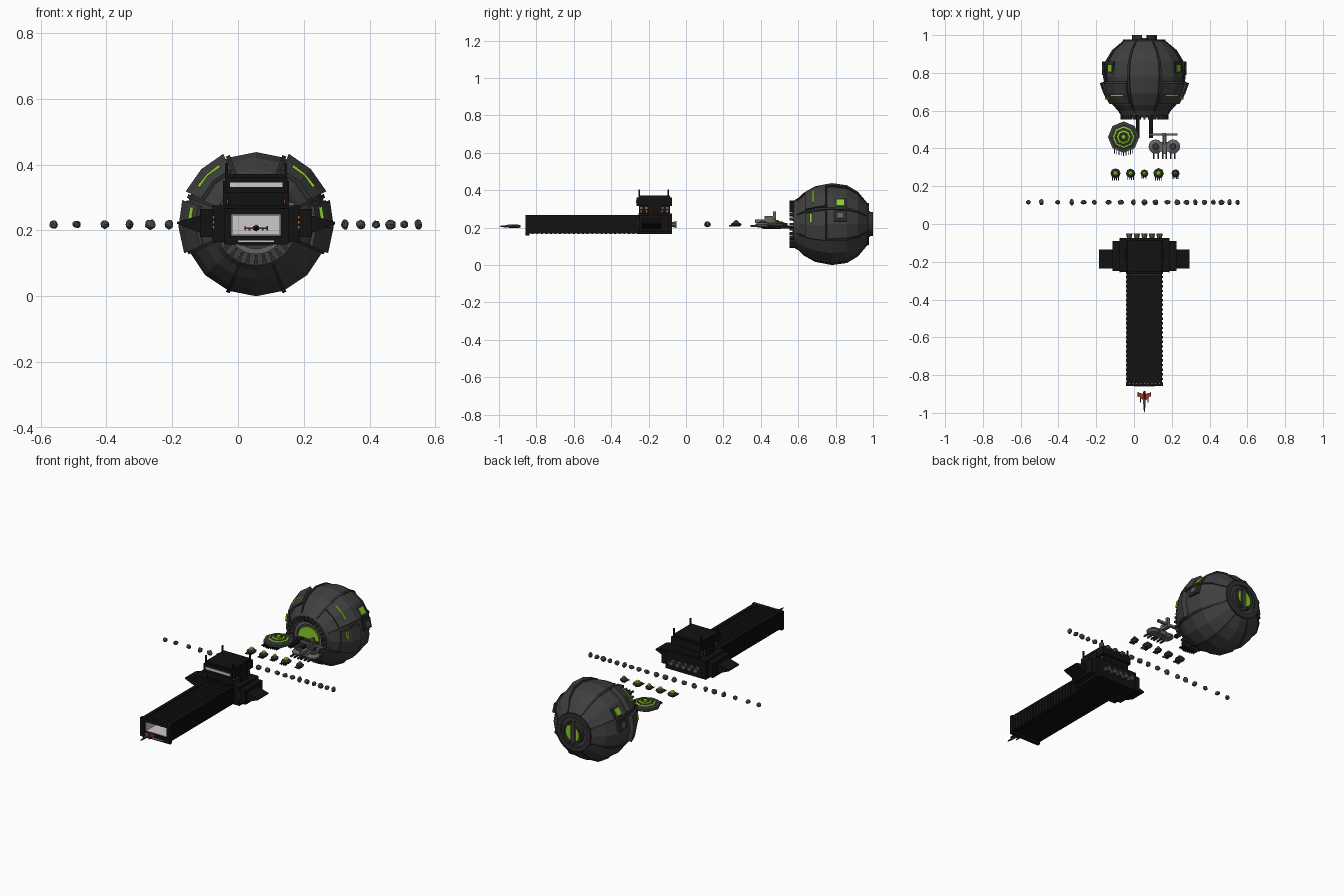
import bpy, bmesh, math, random
from mathutils import Vector, Matrix

if "Cube" in bpy.data.objects:
    bpy.data.objects.remove(bpy.data.objects["Cube"])

random.seed(4)
CX, CZ = 0.055, 0.219


def mat(name, r, g, b):
    m = bpy.data.materials.new(name)
    m.diffuse_color = (r, g, b, 1)
    m.use_nodes = True
    m.node_tree.nodes["Principled BSDF"].inputs["Base Color"].default_value = m.diffuse_color
    return m


STEEL = mat("dark_steel", .05, .05, .05)
TRIM = mat("trim", .028, .028, .028)
BLACK = mat("black_hull", .006, .006, .006)
GREEN = mat("green_glow", .25, .62, .02)
LIGHT = mat("light_panel", .55, .55, .55)
GREY = mat("grey_metal", .13, .13, .13)
ROCK = mat("rock", .06, .06, .06)
RED = mat("red", .4, .03, .015)
ORANGE = mat("orange_lamp", .6, .12, .02)
TEAL = mat("teal_glass", .08, .3, .35)


def finish(name, bm, m):
    bmesh.ops.remove_doubles(bm, verts=bm.verts, dist=1e-5)
    bmesh.ops.recalc_face_normals(bm, faces=bm.faces)
    me = bpy.data.meshes.new(name)
    bm.to_mesh(me)
    bm.free()
    ob = bpy.data.objects.new(name, me)
    bpy.context.collection.objects.link(ob)
    me.materials.append(m)
    return ob


def boxes(name, m, items):
    """items: (centre, size[, roll about y])"""
    bm = bmesh.new()
    for it in items:
        rot = Matrix.Rotation(it[2], 4, 'Y') if len(it) > 2 else Matrix()
        bmesh.ops.create_cube(bm, size=1, matrix=Matrix.Translation(it[0]) @ rot @ Matrix.Diagonal((*it[1], 1)))
    return finish(name, bm, m)


def span(x0, x1, y0, y1, z0, z1):
    return ((x0 + x1) / 2, (y0 + y1) / 2, (z0 + z1) / 2), (x1 - x0, y1 - y0, z1 - z0)


def sweep(name, m, loop, centre, segs, axis='Y', a0=0, a1=360):
    """Turn a closed (radius, height) loop; angle runs from up (or back) to +x."""
    bm = bmesh.new()
    full = a1 - a0 >= 360
    rows = []
    for i in range(segs + (not full)):
        a = math.radians(a0 + (a1 - a0) * i / segs)
        row = []
        for r, h in loop:
            s, c = r * math.sin(a), r * math.cos(a)
            row.append(bm.verts.new(Vector(centre) + Vector((s, h, c) if axis == 'Y' else (s, c, h))))
        rows.append(row)
    n = len(loop)
    for i in range(segs):
        p, q = rows[i], rows[(i + 1) % len(rows)]
        for j in range(n):
            bm.faces.new((p[j], p[(j + 1) % n], q[(j + 1) % n], q[j]))
    if not full:
        bm.faces.new(rows[0])
        bm.faces.new(rows[-1])
    return finish(name, bm, m)


def prism(name, m, pts, lo, hi, axis='Y'):
    bm = bmesh.new()
    f = bm.faces.new([bm.verts.new((a, lo, b) if axis == 'Y' else (a, b, lo)) for a, b in pts])
    e = bmesh.ops.extrude_face_region(bm, geom=[f])['geom']
    d = (0, hi - lo, 0) if axis == 'Y' else (0, 0, hi - lo)
    bmesh.ops.translate(bm, vec=d, verts=[v for v in e if isinstance(v, bmesh.types.BMVert)])
    return finish(name, bm, m)


def ring(r0, r1, h0, h1):
    return [(r0, h0), (r1, h0), (r1, h1), (r0, h1)]


# Sphere station
C = (CX, 0, CZ)
shell = [(.13, .59), (.168, .63), (.202, .69), (.219, .78), (.208, .86), (.172, .92), (.112, .97)]
sweep("sphere_shell", STEEL, [(0, .59)] + shell + [(0, .97)], C, 16)
rib = [(r + .006, y) for r, y in shell] + [(r - .01, y) for r, y in reversed(shell)]
for k in range(8):
    a = 22.5 + 45 * k
    sweep("sphere_rib", TRIM, rib, C, 1, 'Y', a - 1.6, a + 1.6)
plate = [(.185, .635), (.217, .69), (.236, .745), (.2, .76), (.16, .65)]
for s in (1, -1):
    for a0, a1, n in ((25, 65, 2), (72, 112, 2)):
        sweep("armour_plate", STEEL, plate, C, n, 'Y', *sorted((s * a0, s * a1)))
    sweep("plate_light", GREEN, ring(.19, .214, .674, .682), C, 2, 'Y', *sorted((s * 32, s * 57)))
    for nm, m, a0, a1, r, y0, y1 in (("window", GREEN, 53, 63, .219, .805, .845), ("side_light", GREEN, 75, 87, .208, .66, .67),
                                     ("window_frame", TRIM, 50, 66, .215, .79, .86), ("hatch_frame", TRIM, 71, 86, .224, .79, .86),
                                     ("hatch", GREY, 75, 82, .226, .81, .84)):
        sweep(nm, m, ring(.18, r, y0, y1), C, 1, 'Y', *sorted((s * a0, s * a1)))

# Docking mouth at the sphere front
sweep("mouth_collar", STEEL, [(.09, .575), (.125, .575), (.14, .6), (.09, .6)], C, 32)
sweep("mouth_inner_ring", GREY, ring(.075, .092, .582, .6), C, 32)
teeth = []
for i in range(28):
    a = 2 * math.pi * i / 28
    for r, y, sz in ((.118, .573, (.012, .04, .018)), (.1, .575, (.008, .012, .012))):
        teeth.append(((CX + r * math.sin(a), y, CZ + r * math.cos(a)), sz, a))
boxes("mouth_teeth", TRIM, teeth)
half = [(CX + .07 * math.cos(math.pi * i / 12), CZ - .01 + .07 * math.sin(math.pi * i / 12)) for i in range(13)]
prism("mouth_glow", GREEN, half, .583, .592)
boxes("mouth_deck", TRIM, [span(CX - .07, CX + .07, .565, .6, CZ - .035, CZ - .012),
                           span(CX - .05, CX + .05, .57, .6, CZ - .065, CZ - .035)])
boxes("docking_arms", BLACK, [span(x - .01, x + .01, .455, .58, .195, .212) for x in (.02, .09)])

# Rear twin glowing ports
sweep("rear_collar", TRIM, ring(.085, .112, .95, .978), C, 20)
for s in (1, -1):
    sweep("rear_port_rim", TRIM, ring(.05, .066, .95, 1.0), C, 8, 'Y', *sorted((s * 14, s * 166)))
    d = [(CX + s * .05 * math.sin(math.radians(a)), CZ + .05 * math.cos(math.radians(a))) for a in range(20, 161, 20)]
    prism("rear_port_glow", GREEN, d, .96, .984)
boxes("rear_port_bar", STEEL, [span(CX - .012, CX + .012, .95, .985, CZ - .07, CZ + .07)])

# Carrier hull with open hangar
H0, H1 = CX - .094, CX + .094
boxes("carrier_hull", BLACK, [span(H0, H1, -.6, -.1, .168, .262), span(H0, H1, -.85, -.6, .248, .262),
                              span(H0, H1, -.85, -.6, .168, .184), span(H0, H0 + .02, -.85, -.6, .168, .262),
                              span(H1 - .02, H1, -.85, -.6, .168, .262)])
boxes("hangar_lining", LIGHT, [span(H0 + .02, H1 - .02, -.61, -.6, .184, .248), span(H0 + .02, H1 - .02, -.84, -.6, .184, .187),
                               span(H0 + .02, H0 + .023, -.84, -.6, .184, .248), span(H1 - .023, H1 - .02, -.84, -.6, .184, .248),
                               span(H0 + .02, H1 - .02, -.84, -.6, .246, .248)])
boxes("hangar_frame", BLACK, [span(H0 - .004, H1 + .004, -.858, -.838, .248, .267), span(H0 - .004, H1 + .004, -.858, -.838, .157, .182),
                              span(H0 - .004, H0 + .02, -.858, -.838, .16, .265), span(H1 - .02, H1 + .004, -.858, -.838, .16, .265)])
boxes("hangar_strip", LIGHT, [span(CX - .055, CX + .055, -.86, -.857, .165, .169)])
boxes("bow_lamps", ORANGE, [((CX - .08 + .02 * i, -.845, .267), (.005, .006, .003)) for i in range(9)])
ribs = []
for i in range(24):
    y = -.82 + .0245 * i
    for s in (1, -1):
        ribs.append(((CX + s * .094, y, .215), (.008, .012, .084)))
    ribs += [((CX, y, .262), (.17, .010, .004)), ((CX, y, .168), (.17, .010, .004))]
boxes("hull_ribs", BLACK, ribs)
boxes("hull_rails", BLACK, [span(CX + s * .08 - .01, CX + s * .08 + .01, -.85, -.25, .258, .268) for s in (1, -1)])

# Carrier stern, wings and bridge tower
boxes("carrier_stern", BLACK, [span(CX - .133, CX + .133, -.255, -.075, .165, .275), span(CX - .17, CX + .17, -.25, -.09, .18, .265)])
for s in (1, -1):
    prism("stern_wing", BLACK, [(CX + s * .15, .185), (CX + s * .19, .2), (CX + s * .24, .22), (CX + s * .24, .226),
                                (CX + s * .19, .24), (CX + s * .15, .25)], -.235, -.135)
    boxes("stern_lamps", ORANGE, [((CX + s * .13, -.256, z), (.005, .004, .008)) for z in (.21, .225, .24)] +
          [((CX + s * .086, -.24 + .028 * i, .288), (.004, .006, .012)) for i in range(6)])
    boxes("tower_windows", LIGHT, [((CX + s * .086, -.24 + .028 * i, .305), (.003, .014, .003)) for i in range(6)])
boxes("bridge_tower", BLACK, [span(CX - .085, CX + .085, -.25, -.085, .26, .32), span(CX - .095, CX + .095, -.265, -.075, .315, .362),
                              span(CX - .09, CX + .09, -.255, -.085, .36, .372), span(CX - .1, CX + .1, -.2, -.13, .27, .35)])
boxes("bridge_window", LIGHT, [span(CX - .08, CX + .08, -.268, -.262, .332, .346)])
boxes("tower_masts", BLACK, [span(CX + s * .09 - .004, CX + s * .09 + .004, y - .004, y + .004, .35, .405)
                             for s in (1, -1) for y in (-.25, -.095)])
for i in range(5):
    sweep("engine_nozzle", GREY, [(0, -.08), (.012, -.08), (.018, -.05), (.014, -.05), (.009, -.07), (0, -.07)],
          (CX - .08 + .04 * i, 0, .217), 10)

# Small fighter at the bow
sweep("fighter_body", TRIM, [(0, -1), (.004, -.985), (.008, -.94), (.010, -.9), (.006, -.885), (0, -.885)], (CX, 0, .207), 6)
sweep("fighter_canopy", TEAL, [(0, -.965), (.006, -.945), (.006, -.93), (0, -.92)], (CX, 0, .212), 6)
for s in (1, -1):
    prism("fighter_wing", RED, [(CX + s * .006, -.935), (CX + s * .034, -.908), (CX + s * .034, -.892), (CX + s * .006, -.9)], .204, .209, 'Z')
    boxes("fighter_gun", TRIM, [((CX + s * .02, -.92, .203), (.005, .05, .006)), ((CX + s * .034, -.902, .207), (.004, .026, .014))])

# Asteroid row
for px in (-.56, -.49, -.405, -.33, -.267, -.21, -.135, -.07, -.003, .055, .114, .177, .23, .278, .325, .373, .42, .463, .505, .548):
    bm = bmesh.new()
    bmesh.ops.create_icosphere(bm, subdivisions=2, radius=.014)
    sc = [random.uniform(.8, 1.2) for _ in range(3)]
    for v in bm.verts:
        k = random.uniform(.88, 1.12)
        v.co = Vector((px + v.co.x * k * sc[0], .115 + v.co.y * k * sc[1], .218 + v.co.z * k * sc[2]))
    finish("asteroid", bm, ROCK)

# Row of small drones
for x, r, green in ((-.098, .027, 1), (-.018, .025, 1), (.055, .021, 1), (.13, .028, 1), (.22, .022, 0)):
    c = (x, .268, .215)
    sweep("drone_body", TRIM, [(0, -.01), (r * .6, -.01), (r, 0), (r, .005), (r * .6, .012), (0, .012)], c, 8, 'Z')
    sweep("drone_dome", GREEN if green else GREY, [(0, .01), (r * .55, .01), (r * .42, .02), (0, .027)], c, 8, 'Z')
    boxes("drone_legs", TRIM, [((x + k * r, .268 - r * 1.0, .21), (.004, r * .7, .006)) for k in (-.6, -.2, .2, .6)])

# Large octagonal saucer
S = (-.055, .46, 0)
sweep("saucer_body", TRIM, [(0, .192), (.045, .192), (.08, .212), (.08, .221), (.055, .23), (.03, .238), (0, .238)], S, 8, 'Z')
sweep("saucer_outer_glow", GREEN, [(.05, .225), (.06, .225), (.058, .232), (.05, .234)], S, 8, 'Z')
sweep("saucer_inner_glow", GREEN, [(.028, .23), (.038, .23), (.036, .238), (.028, .241)], S, 8, 'Z')
sweep("saucer_dome", GREEN, [(0, .23), (.016, .23), (.012, .246), (0, .25)], S, 8, 'Z')
sweep("saucer_rim", STEEL, ring(.066, .083, .21, .224), S, 8, 'Z')
boxes("saucer_prongs", BLACK, [((-.055 + .012 * k, .385 + .003 * abs(k), .208), (.004, .05, .008)) for k in range(-4, 5)])

# Twin-disc ship with mast and dish bar
for x in (.115, .207):
    sweep("twin_disc", GREY, [(0, .2), (.025, .2), (.038, .21), (.038, .218), (.022, .228), (0, .23)], (x, .41, 0), 12, 'Z')
    sweep("twin_disc_cap", STEEL, [(0, .225), (.018, .225), (.014, .235), (0, .237)], (x, .41, 0), 12, 'Z')
boxes("twin_ship_body", GREY, [span(.135, .187, .385, .435, .203, .23), span(.15, .172, .37, .48, .225, .243),
                               span(.156, .166, .42, .48, .243, .262), span(.08, .23, .468, .48, .238, .252),
                               span(.152, .17, .466, .482, .23, .285)])
boxes("twin_ship_prongs", TRIM, [span(x - .004, x + .004, .345, .39, .204, .213) for x in (.105, .128, .152, .17, .194, .217)])
